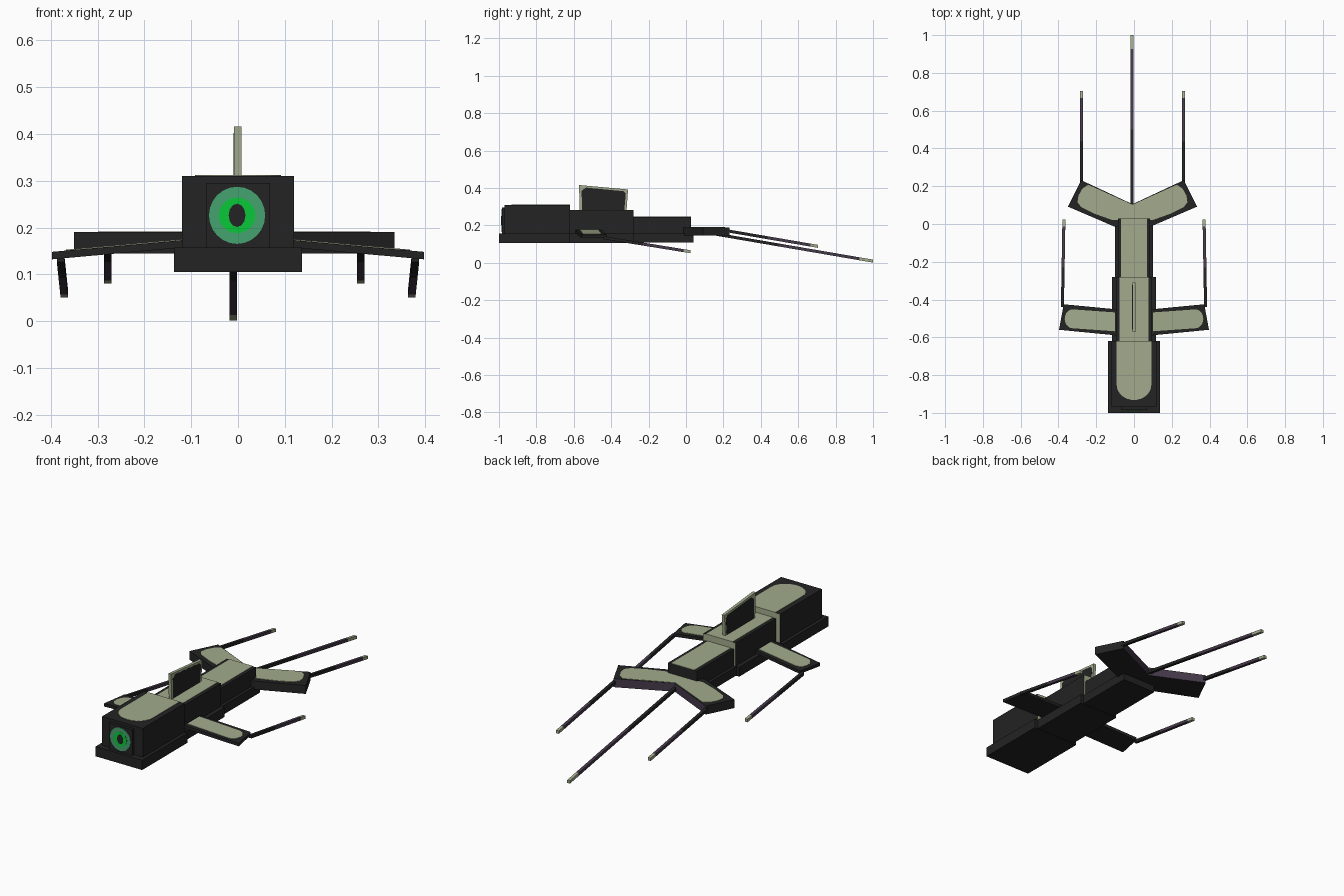
import bpy, math

if "Cube" in bpy.data.objects:
    bpy.data.objects.remove(bpy.data.objects["Cube"])


def material(name, rgb):
    m = bpy.data.materials.new(name)
    m.diffuse_color = (*rgb, 1)
    m.use_nodes = True
    m.node_tree.nodes["Principled BSDF"].inputs["Base Color"].default_value = m.diffuse_color
    return m


DARK = material("charcoal", (0.017, 0.017, 0.017))
PALE = material("pale sage", (0.36, 0.41, 0.265))
PURPLE = material("dusky purple", (0.06, 0.042, 0.068))
TEAL = material("teal green", (0.06, 0.36, 0.16))
BRIGHT = material("bright green", (0.003, 0.58, 0.04))
X0 = -0.008  # tail assembly sits slightly off centre


def loft(name, rings, mats, rule=None):
    """Join equal-length rings of points and cap both ends."""
    n = len(rings[0])
    verts = [p for r in rings for p in r]
    faces = [tuple(range(n))[::-1], tuple(range(len(verts) - n, len(verts)))]
    for k in range(len(rings) - 1):
        for i in range(n):
            a, b = k * n + i, k * n + (i + 1) % n
            faces.append((a, b, b + n, a + n))
    me = bpy.data.meshes.new(name)
    me.from_pydata(verts, [], faces)
    ob = bpy.data.objects.new(name, me)
    bpy.context.collection.objects.link(ob)
    for m in mats:
        me.materials.append(m)
    # fix the winding so that all faces point outwards
    import bmesh
    bm = bmesh.new()
    bm.from_mesh(me)
    bmesh.ops.recalc_face_normals(bm, faces=bm.faces)
    bm.to_mesh(me)
    bm.free()
    if rule:
        for f in me.polygons:
            f.material_index = rule(f)
    return ob


def prism(name, pts, bottom, top, mats, rule=None):
    """Extrude an xy outline; bottom and top are heights as functions of x."""
    return loft(name, [[(x, y, h(x)) for x, y in pts] for h in (bottom, top)], mats, rule)


def box(name, w, y0, y1, z0, z1, mats=(DARK,), rule=None):
    pts = [(-w, y0), (w, y0), (w, y1), (-w, y1)]
    return prism(name, pts, lambda x: z0, lambda x: z1, mats, rule)


def arc(cx, cy, rx, ry, a0, a1, n):
    return [(cx + rx * math.cos(math.radians(a0 + (a1 - a0) * i / n)),
             cy + ry * math.sin(math.radians(a0 + (a1 - a0) * i / n))) for i in range(n + 1)]


# Hull: stepped lower slabs and narrower upper blocks with pale rear steps
def rear_pale(f):
    return int(f.normal.y > 0.9)


box("head_slab", 0.137, -1.0, -0.62, 0.105, 0.157)
box("middle_slab", 0.117, -0.62, -0.28, 0.107, 0.157)
box("rear_slab", 0.10, -0.28, 0.04, 0.109, 0.157)
box("head_block", 0.12, -0.97, -0.62, 0.157, 0.31, (DARK, PALE), rear_pale)
box("middle_block", 0.095, -0.62, -0.28, 0.157, 0.28, (DARK, PALE), rear_pale)
box("rear_block", 0.085, -0.28, 0.028, 0.157, 0.245)
box("face_panel", 0.068, -0.985, -0.97, 0.157, 0.295)

# Pale paint on the hull tops
head_paint = [(0.092, -0.62), (-0.092, -0.62)] + arc(0, -0.85, 0.092, 0.082, 180, 360, 14)
prism("head_paint", head_paint, lambda x: 0.309, lambda x: 0.312, [PALE])
box("middle_paint", 0.078, -0.62, -0.28, 0.279, 0.282, (PALE,))
box("rear_paint", 0.068, -0.28, 0.028, 0.244, 0.247, (PALE,))


# Round eye, layered in thin plates on the face panel
def eye_plate(name, rx, rz, depth, mat, n=24):
    pts = arc(-0.002, 0.226, rx, rz, 0, 360, n)[:-1]
    loft(name, [[(x, y, z) for x, z in pts] for y in (-0.985, -0.985 - depth)], [mat])


eye_plate("eye_outer_ring", 0.06, 0.061, 0.001, TEAL)
eye_plate("eye_inner_ring", 0.039, 0.038, 0.002, BRIGHT)
eye_plate("eye_pupil", 0.018, 0.025, 0.003, DARK, 12)

# Dorsal fin: pale rim with a dark plate on each side
fin = [(-0.568, 0.28), (-0.318, 0.28), (-0.31, 0.392), (-0.572, 0.416)]
inner = [(-0.556, 0.281), (-0.330, 0.281), (-0.322, 0.37), (-0.335, 0.383),
         (-0.535, 0.402), (-0.558, 0.385)]
loft("fin", [[(x, y, z) for y, z in fin] for x in (-0.009, 0.007)], [PALE])
for side, x in (("left", -0.009), ("right", 0.007)):
    loft("fin_plate_" + side, [[(x + d, y, z) for y, z in inner] for d in (-0.001, 0.001)], [DARK])


# Antenna rods: dark root, purple shaft, pale tip
def rod(name, a, b, r=0.008):
    def ring(t):
        x, y, z = (a[i] + (b[i] - a[i]) * t for i in range(3))
        return [(x - r, y, z - r), (x + r, y, z - r), (x + r, y, z + r), (x - r, y, z + r)]
    length = b[1] - a[1]

    def rule(f):
        t = (f.center.y - a[1]) / length
        return 0 if t < 0.45 else 1 if t < 0.92 else 2
    loft(name, [ring(t) for t in (0, 0.45, 0.92, 1)], [DARK, PURPLE, PALE], rule)


rod("centre_rod", (X0 - 0.002, 0.09, 0.165), (X0 - 0.002, 1.0, 0.009))


def wing_top(x):
    return 0.173 - 0.09 * (abs(x) - 0.12)


for side, s in (("left", -1), ("right", 1)):
    # Drooping front wings
    wing = [(0.09, -0.59), (0.397, -0.56), (0.372, -0.425), (0.09, -0.452)]
    prism("front_wing_" + side, [(s * x, y) for x, y in wing],
          lambda x: wing_top(x) - 0.016, wing_top, [DARK])
    paint = [(0.1, -0.468), (0.1, -0.568)] + arc(0.325, -0.502, 0.042, 0.050, -90, 90, 10)
    prism("front_wing_paint_" + side, [(s * x, y) for x, y in paint],
          lambda x: wing_top(x) - 0.001, lambda x: wing_top(x) + 0.002, [PALE])
    rod("front_rod_" + side, (s * 0.379, -0.44, 0.134), (s * 0.371, 0.025, 0.059))

    # Swept tail wings with purple rear edges
    tail = [(0, -0.03), (0.10, -0.012), (0.342, 0.092), (0.272, 0.232), (0, 0.105)]
    prism("tail_wing_" + side, [(X0 + s * x, y) for x, y in tail],
          lambda x: 0.145, lambda x: 0.19, [DARK, PURPLE],
          lambda f: int(f.normal.y > 0.7))
    patch = [(0, 0.02), (0.11, 0.022), (0.2, 0.054), (0.27, 0.088), (0.291, 0.115),
             (0.286, 0.15), (0.265, 0.188), (0.235, 0.208), (0.19, 0.188), (0, 0.102)]
    prism("tail_wing_paint_" + side, [(X0 + s * x, y) for x, y in patch],
          lambda x: 0.189, lambda x: 0.192, [PALE])
    rod("tail_rod_" + side, (X0 + s * 0.27, 0.215, 0.172), (X0 + s * 0.27, 0.705, 0.088))
